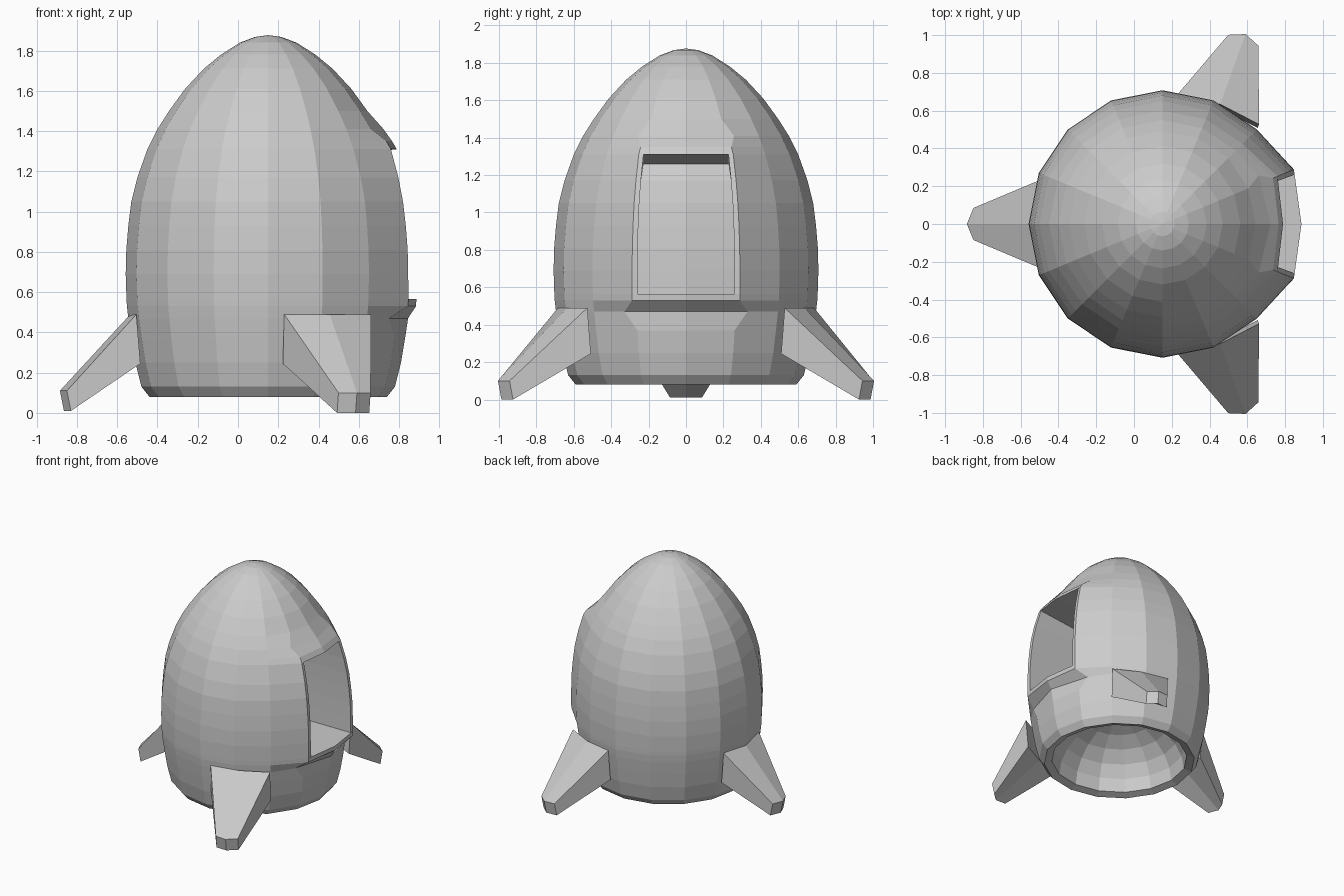
import bpy, bmesh
from math import sin, cos, radians
from mathutils import Matrix, Vector

if "Cube" in bpy.data.objects:
    bpy.data.objects.remove(bpy.data.objects["Cube"])

grey = bpy.data.materials.new("light_grey")
grey.use_nodes = True
colour = (0.6, 0.6, 0.6, 1)
grey.diffuse_color = colour
grey.node_tree.nodes["Principled BSDF"].inputs["Base Color"].default_value = colour

CENTRE = 0.15   # x of the hull axis
SIDES = 16


def finish(name, bm):
    bmesh.ops.recalc_face_normals(bm, faces=bm.faces)
    mesh = bpy.data.meshes.new(name)
    bm.to_mesh(mesh)
    bm.free()
    mesh.materials.append(grey)
    obj = bpy.data.objects.new(name, mesh)
    bpy.context.collection.objects.link(obj)
    return obj


# Hollow dome under the base, from its top down to the rim
dome = [(0.1 + 0.42 * cos(radians(a)), 0.53 * sin(radians(a)), 0) for a in range(15, 91, 15)]

# Outer hull profile: height, radius, outward push of the door frame
outer = [(0.08, 0.59, 0), (0.13, 0.63, 0), (0.25, 0.66, 0), (0.37, 0.68, 0),
         (0.47, 0.695, 0), (0.53, 0.702, 0.05), (0.565, 0.704, 0.05),
         (0.69, 0.708, 0.045), (0.81, 0.705, 0.045), (0.93, 0.695, 0.045),
         (1.05, 0.68, 0.045), (1.17, 0.65, 0.05), (1.31, 0.6, 0.06),
         (1.35, 0.58, 0.055), (1.41, 0.55, 0.035), (1.5, 0.493, 0), (1.61, 0.413, 0),
         (1.71, 0.32, 0), (1.78, 0.235, 0), (1.84, 0.14, 0), (1.868, 0.065, 0)]
rows = dome + outer
frame_push = {0: 0.65, 1: 1, SIDES - 1: 1}
corner_slide = {0.47: 0.28, 1.41: 0.2}   # frame corners spread sideways on these rows

directions = [Vector((cos(radians(22.5 * i)), sin(radians(22.5 * i)), 0)) for i in range(SIDES)]
bm = bmesh.new()
rings = []
for z, radius, push in rows:
    ring = []
    for i, direction in enumerate(directions):
        p = direction * (radius + push * frame_push.get(i, 0))
        if i in (1, SIDES - 1):
            neighbour = directions[2 if i == 1 else SIDES - 2] * radius
            p = p.lerp(neighbour, corner_slide.get(z, 0))
        ring.append(bm.verts.new((CENTRE + p.x, p.y, z)))
    rings.append(ring)

door = []
for k in range(len(rows) - 1):
    in_door = k >= len(dome) and rows[k][0] > 0.56 and rows[k + 1][0] < 1.32
    for i in range(SIDES):
        j = (i + 1) % SIDES
        face = bm.faces.new((rings[k][i], rings[k][j], rings[k + 1][j], rings[k + 1][i]))
        if in_door and i in (0, SIDES - 1):
            door.append(face)
for ring, z in ((rings[0], 0.52), (rings[-1], 1.877)):
    tip = bm.verts.new((CENTRE, 0, z))
    for i in range(SIDES):
        bm.faces.new((ring[i], ring[(i + 1) % SIDES], tip))
bmesh.ops.recalc_face_normals(bm, faces=bm.faces)


def extrude(faces):
    """Extrude a patch, drop the old faces, and return the new faces and vertices."""
    geom = bmesh.ops.extrude_face_region(bm, geom=faces)["geom"]
    bmesh.ops.delete(bm, geom=[f for f in faces if f.is_valid], context='FACES')
    return ([g for g in geom if isinstance(g, bmesh.types.BMFace)],
            [g for g in geom if isinstance(g, bmesh.types.BMVert)])


# Door jambs, then the deep straight-sided doorway behind them
door, verts = extrude(door)
for v in verts:
    v.co.y *= 0.9
door, verts = extrude(door)
for v in verts:
    v.co.x -= 0.45
    if v.co.z > 1.3:
        v.co.z -= 0.05
finish("hull", bm)


def fin(name, angle, pivot, root, reach, drop):
    """Tapered leg with a ridge along its middle, pointing along +x before turning."""
    bm = bmesh.new()
    sections = []
    for side in (-1, 0, 1):
        mid = 1 - abs(side)
        points = [(root + 0.03 * mid, 0.23 * side, 0.49),
                  (reach - 0.035 + 0.035 * mid, 0.085 * side, 0.1 + drop),
                  (reach - 0.055 + 0.035 * mid, 0.085 * side, drop),
                  (root - 0.02 + 0.03 * mid, 0.23 * side, 0.245)]
        sections.append([bm.verts.new(p) for p in points])
    for a, b in zip(sections, sections[1:]):
        for k in range(4):
            n = (k + 1) % 4
            bm.faces.new((a[k], a[n], b[n], b[k]))
    bm.faces.new(sections[0])
    bm.faces.new(sections[-1])
    turn = Matrix.Translation((pivot, 0, 0)) @ Matrix.Rotation(radians(angle), 4, 'Z')
    bmesh.ops.transform(bm, matrix=turn, verts=bm.verts)
    return finish(name, bm)


fin("right_fin", 180, CENTRE, 0.655, 1.035, 0.01)
fin("front_fin", -70, 0.225, 0.645, 1.07, 0)
fin("back_fin", 70, 0.225, 0.645, 1.07, 0)
